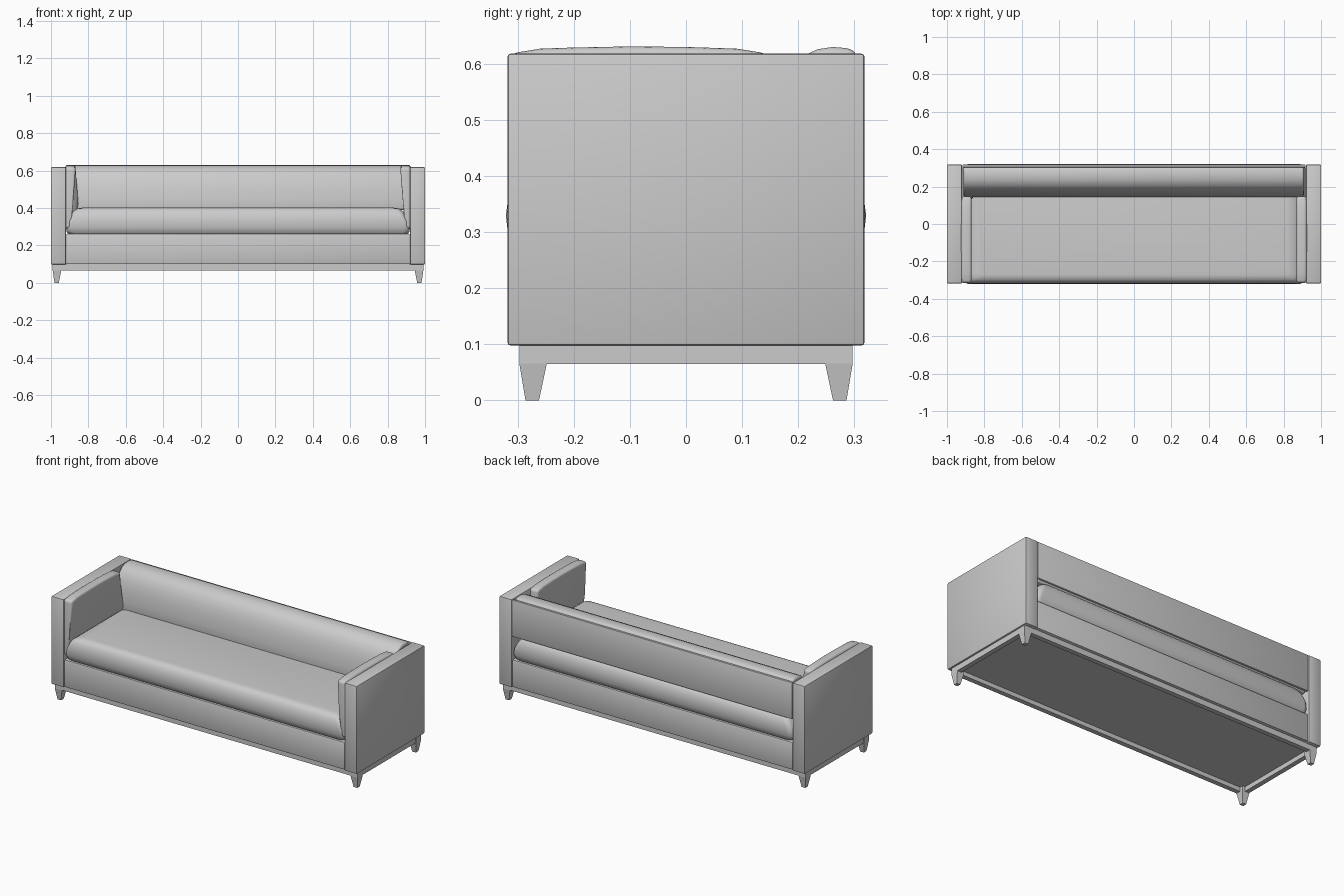
import bpy, bmesh, math

if "Cube" in bpy.data.objects:
    bpy.data.objects.remove(bpy.data.objects["Cube"])


def finish(name, bm, bevel=0.0, seg=2, angle=35, smooth=True):
    """Bevel sharp edges, then turn the bmesh into a named object."""
    bmesh.ops.recalc_face_normals(bm, faces=bm.faces)
    if bevel:
        edges = [e for e in bm.edges
                 if e.calc_face_angle(0) > math.radians(angle)]
        bmesh.ops.bevel(bm, geom=edges, offset=bevel, segments=seg,
                        profile=0.5, affect='EDGES', clamp_overlap=True)
    me = bpy.data.meshes.new(name)
    bm.to_mesh(me)
    bm.free()
    ob = bpy.data.objects.new(name, me)
    bpy.context.collection.objects.link(ob)
    if smooth:
        bpy.ops.object.select_all(action='DESELECT')
        ob.select_set(True)
        bpy.context.view_layer.objects.active = ob
        bpy.ops.object.shade_smooth_by_angle(angle=math.radians(40))
    return ob


def loft(name, rings, **kw):
    """Skin a stack of equal-length point rings and cap both ends."""
    bm = bmesh.new()
    rows = [[bm.verts.new(p) for p in r] for r in rings]
    n = len(rows[0])
    for a, b in zip(rows, rows[1:]):
        for i in range(n):
            j = (i + 1) % n
            bm.faces.new((a[i], a[j], b[j], b[i]))
    bm.faces.new(rows[0][::-1])
    bm.faces.new(rows[-1])
    return finish(name, bm, **kw)


def rect(x0, x1, y0, y1, z):
    return [(x0, y0, z), (x1, y0, z), (x1, y1, z), (x0, y1, z)]


def box(name, x0, x1, y0, y1, z0, z1, **kw):
    return loft(name, [rect(x0, x1, y0, y1, z0), rect(x0, x1, y0, y1, z1)], **kw)


def round_rect(hx, hy, z, r, n=5):
    pts = []
    for k, (sx, sy) in enumerate([(1, 1), (-1, 1), (-1, -1), (1, -1)]):
        for i in range(n + 1):
            a = math.radians(90 * (k + i / n))
            pts.append((sx * (hx - r) + r * math.cos(a),
                        sy * (hy - r) + r * math.sin(a), z))
    return pts


# Upholstered base and back panel
box("base_box", -0.918, 0.918, -0.314, 0.314, 0.1, 0.263, bevel=0.005)
box("back_panel", -0.918, 0.918, 0.303, 0.317, 0.40, 0.617, bevel=0.004)

# Seat cushion, puffed out at front and back
seat = [(0.260, 0.900, 0.300), (0.272, 0.916, 0.310), (0.295, 0.920, 0.317),
        (0.330, 0.912, 0.321), (0.360, 0.897, 0.317), (0.383, 0.880, 0.309),
        (0.397, 0.860, 0.297), (0.403, 0.825, 0.275)]
loft("seat_cushion", [round_rect(hx, hy, z, 0.03) for z, hx, hy in seat])

# Back cushion with rolled top
back = [(0.304, 0.39), (0.304, 0.623), (0.285, 0.628), (0.262, 0.63),
        (0.235, 0.626), (0.208, 0.614), (0.186, 0.590), (0.168, 0.555),
        (0.155, 0.505), (0.148, 0.450), (0.145, 0.39)]
loft("back_cushion", [[(x, y, z) for y, z in back] for x in (-0.912, 0.908)],
     bevel=0.012, seg=3, angle=60)

# Arms, arm cushions and legs on both sides
cushion = [(-0.315, 0.29), (0.147, 0.29), (0.147, 0.42), (0.147, 0.618),
           (0.09, 0.627), (0.0, 0.63), (-0.1, 0.631), (-0.2, 0.629),
           (-0.26, 0.627), (-0.315, 0.618), (-0.315, 0.42)]
for s, side in ((-1, "left"), (1, "right")):
    box(side + "_arm", s * 0.92, s * 1.0, -0.318, 0.318, 0.098, 0.618, bevel=0.005)

    outer = [(s * 0.924, y, z) for y, z in cushion]
    inner = [(s * (0.868 if z > 0.4 else 0.895), y, z) for y, z in cushion]
    loft(side + "_arm_cushion", [outer, inner], bevel=0.016, seg=4, angle=45)

    box(side + "_base_rail", s * 0.962, s * 0.99, -0.296, 0.296, 0.065, 0.1,
        smooth=False)
    for t, end in ((-1, "front"), (1, "back")):
        loft(f"{side}_{end}_leg",
             [rect(s * 0.958, s * 0.981, t * 0.262, t * 0.286, 0.0),
              rect(s * 0.945, s * 0.991, t * 0.248, t * 0.297, 0.066),
              rect(s * 0.945, s * 0.991, t * 0.248, t * 0.297, 0.1)],
             smooth=False)

# Front and back base rails, recessed bottom panel
for t, end in ((-1, "front"), (1, "back")):
    box(end + "_base_rail", -0.99, 0.99, t * 0.268, t * 0.296, 0.067, 0.1,
        smooth=False)
box("bottom_panel", -0.965, 0.965, -0.27, 0.27, 0.092, 0.102, smooth=False)
